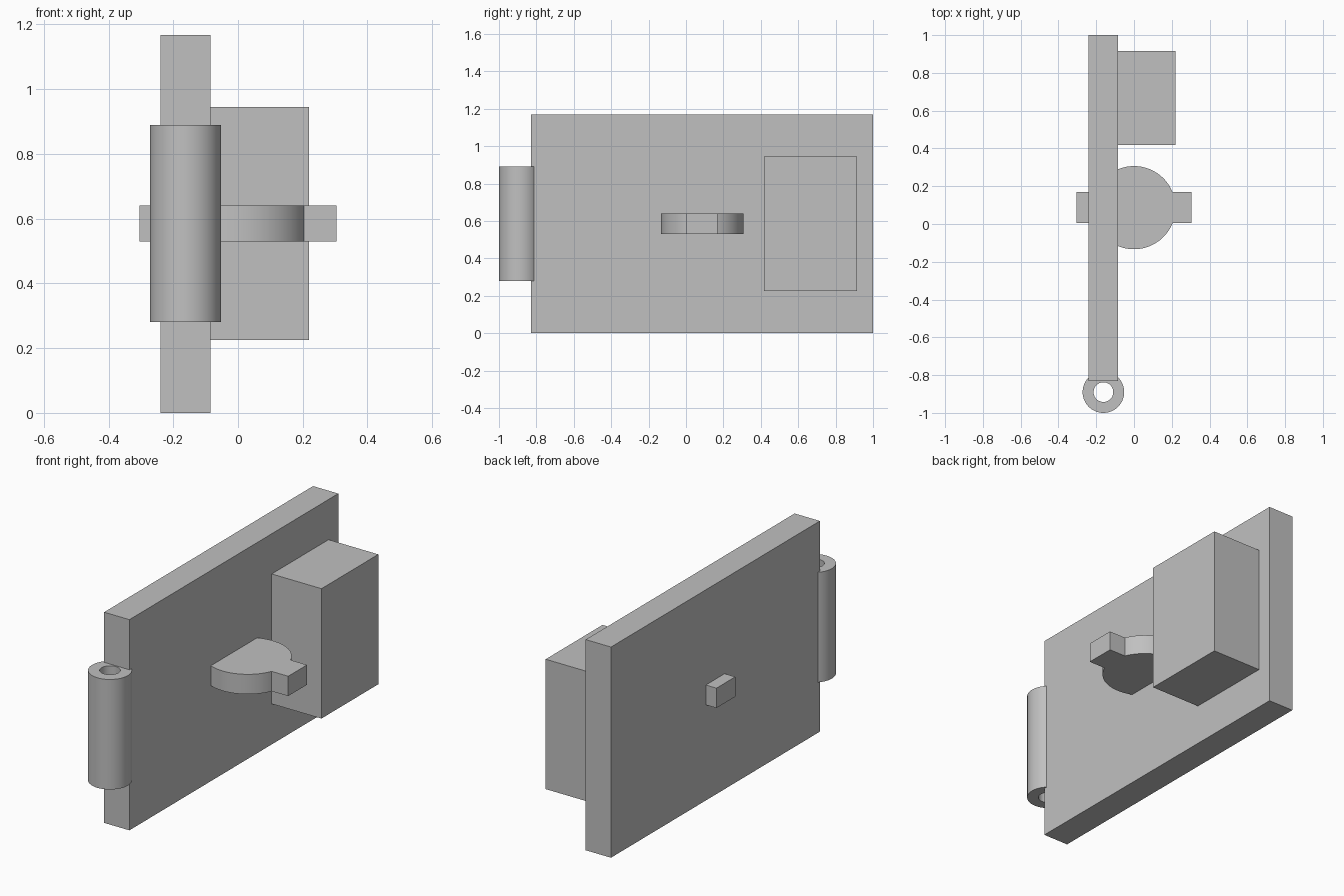
import bpy, bmesh, math

if "Cube" in bpy.data.objects:
    bpy.data.objects.remove(bpy.data.objects["Cube"])

grey = bpy.data.materials.new("plain_grey")
grey.diffuse_color = (0.53, 0.53, 0.53, 1)
grey.use_nodes = True
grey.node_tree.nodes["Principled BSDF"].inputs["Base Color"].default_value = grey.diffuse_color


def finish(name, bm, smooth=False):
    bmesh.ops.recalc_face_normals(bm, faces=bm.faces)
    mesh = bpy.data.meshes.new(name)
    bm.to_mesh(mesh)
    bm.free()
    mesh.materials.append(grey)
    obj = bpy.data.objects.new(name, mesh)
    bpy.context.collection.objects.link(obj)
    if smooth:
        bpy.ops.object.select_all(action='DESELECT')
        obj.select_set(True)
        bpy.context.view_layer.objects.active = obj
        bpy.ops.object.shade_smooth_by_angle(angle=math.radians(30))
    return obj


def prism(name, outline, z0, z1, smooth=False):
    """Extrude a flat outline from z0 up to z1."""
    bm = bmesh.new()
    face = bm.faces.new([bm.verts.new((x, y, z0)) for x, y in outline])
    top = bmesh.ops.extrude_face_region(bm, geom=[face])["geom"]
    for v in top:
        if isinstance(v, bmesh.types.BMVert):
            v.co.z = z1
    return finish(name, bm, smooth)


def box(name, x0, x1, y0, y1, z0, z1):
    return prism(name, [(x0, y0), (x1, y0), (x1, y1), (x0, y1)], z0, z1)


def tube(name, cx, cy, r_out, r_in, z0, z1, n=64):
    """Hollow cylinder: a ring of quads around a rectangular section."""
    bm = bmesh.new()
    section = [(r_out, z0), (r_out, z1), (r_in, z1), (r_in, z0)]
    rings = []
    for i in range(n):
        a = 2 * math.pi * i / n
        rings.append([bm.verts.new((cx + r * math.cos(a), cy + r * math.sin(a), z))
                      for r, z in section])
    for i in range(n):
        a, b = rings[i], rings[(i + 1) % n]
        for j in range(4):
            k = (j + 1) % 4
            bm.faces.new((a[j], b[j], b[k], a[k]))
    return finish(name, bm, True)


# Door panel and the lock case on its face
box("door_panel", -0.24, -0.085, -0.83, 1.0, 0.0, 1.168)
box("lock_case", -0.085, 0.22, 0.417, 0.915, 0.225, 0.945)

# Hinge barrel on the panel edge
tube("hinge_barrel", -0.162, -0.89, 0.11, 0.052, 0.28, 0.89)

# Round latch plate with a bar running through it, as one outline
cy, r, half, reach = 0.0865, 0.22, 0.0825, 0.305
t = math.asin(half / r)
steps = 40
outline = []
for side in (0, math.pi):
    s = 1 if side == 0 else -1
    outline += [(s * reach, cy - s * half), (s * reach, cy + s * half)]
    for i in range(steps + 1):
        a = side + t + (math.pi - 2 * t) * i / steps
        outline.append((r * math.cos(a), cy + r * math.sin(a)))
prism("latch_plate", outline, 0.53, 0.64, True)
